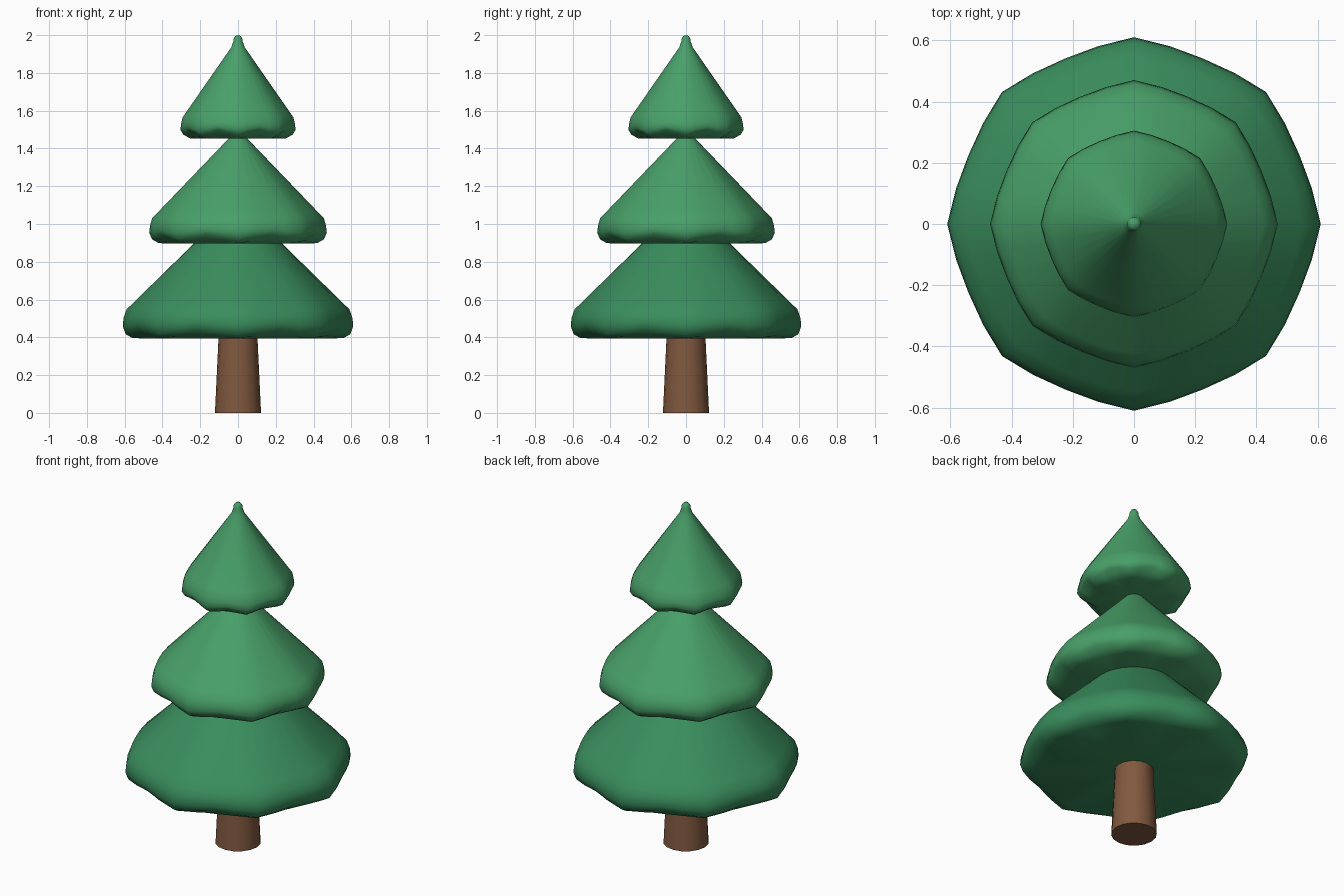
import bpy, bmesh
from math import sin, cos, pi, radians

if "Cube" in bpy.data.objects:
    bpy.data.objects.remove(bpy.data.objects["Cube"])

SEG = 32   # four segments per lobe, eight lobes


def material(name, rgb):
    m = bpy.data.materials.new(name)
    m.diffuse_color = (*rgb, 1)
    m.use_nodes = True
    m.node_tree.nodes["Principled BSDF"].inputs["Base Color"].default_value = m.diffuse_color
    return m


def lathe(name, profile, segs, mat, angle):
    """Revolve (radius, z, pinch, lift) rings; pinch and lift shape the valleys between lobes."""
    bm = bmesh.new()
    rings = []
    for r, z, pinch, lift in profile:
        if r == 0:
            rings.append([bm.verts.new((0, 0, z))] * segs)
            continue
        ring = []
        for i in range(segs):
            a = 2 * pi * i / segs
            rr = r * (1 - pinch * abs(sin(4 * a)))
            zz = z + lift * (1 - cos(8 * a)) / 2
            ring.append(bm.verts.new((rr * cos(a), rr * sin(a), zz)))
        rings.append(ring)
    for lo, hi in zip(rings, rings[1:]):
        for i in range(segs):
            j = (i + 1) % segs
            quad = list(dict.fromkeys((lo[i], lo[j], hi[j], hi[i])))
            bm.faces.new(quad)
    bmesh.ops.recalc_face_normals(bm, faces=bm.faces)
    me = bpy.data.meshes.new(name)
    bm.to_mesh(me)
    bm.free()
    ob = bpy.data.objects.new(name, me)
    bpy.context.collection.objects.link(ob)
    me.materials.append(mat)
    bpy.ops.object.select_all(action='DESELECT')
    ob.select_set(True)
    bpy.context.view_layer.objects.active = ob
    bpy.ops.object.shade_smooth_by_angle(angle=radians(angle))
    return ob


def tier(name, R, z0, rim_top, top, mat):
    """Foliage cone with a rounded, scalloped rim and flat underside."""
    r1, z1 = rim_top
    h = z1 - z0
    profile = [(0, z0, 0, 0),
               (R - 0.085, z0, 0.03, 0),
               (R - 0.05, z0 + 0.002, 0.04, 0.018),
               (R - 0.015, z0 + 0.022, 0.04, 0.025),
               (R, z0 + 0.42 * h, 0.04, 0.015),
               (R - 0.004, z0 + 0.7 * h, 0.04, 0.008),
               (r1, z1, 0.04, 0),
               (r1 * 0.93, z1 + (top[0][1] - z1) * 0.07 * r1 / (r1 - top[0][0]), 0.03, 0)]
    profile += [(r, z, 0, 0) for r, z in top]
    lathe(name, profile, SEG, mat, 60)


dark_green = material("dark_green", (0.042, 0.27, 0.11))
light_green = material("light_green", (0.065, 0.35, 0.14))
brown = material("brown", (0.22, 0.10, 0.05))

# Trunk
lathe("trunk", [(0, 0, 0, 0), (0.122, 0, 0, 0), (0.102, 0.42, 0, 0), (0, 0.42, 0, 0)],
      16, brown, 40)

# Foliage tiers
tier("lower_foliage", 0.61, 0.395, (0.59, 0.548), [(0.235, 0.895), (0.03, 1.09), (0, 1.1)], dark_green)
tier("middle_foliage", 0.47, 0.897, (0.455, 1.03), [(0.05, 1.452), (0.025, 1.475), (0, 1.485)], light_green)
tier("upper_foliage", 0.305, 1.452, (0.293, 1.565),
     [(0.036, 1.935), (0.025, 1.965), (0.023, 1.982), (0.014, 1.996), (0, 2.0)], light_green)
